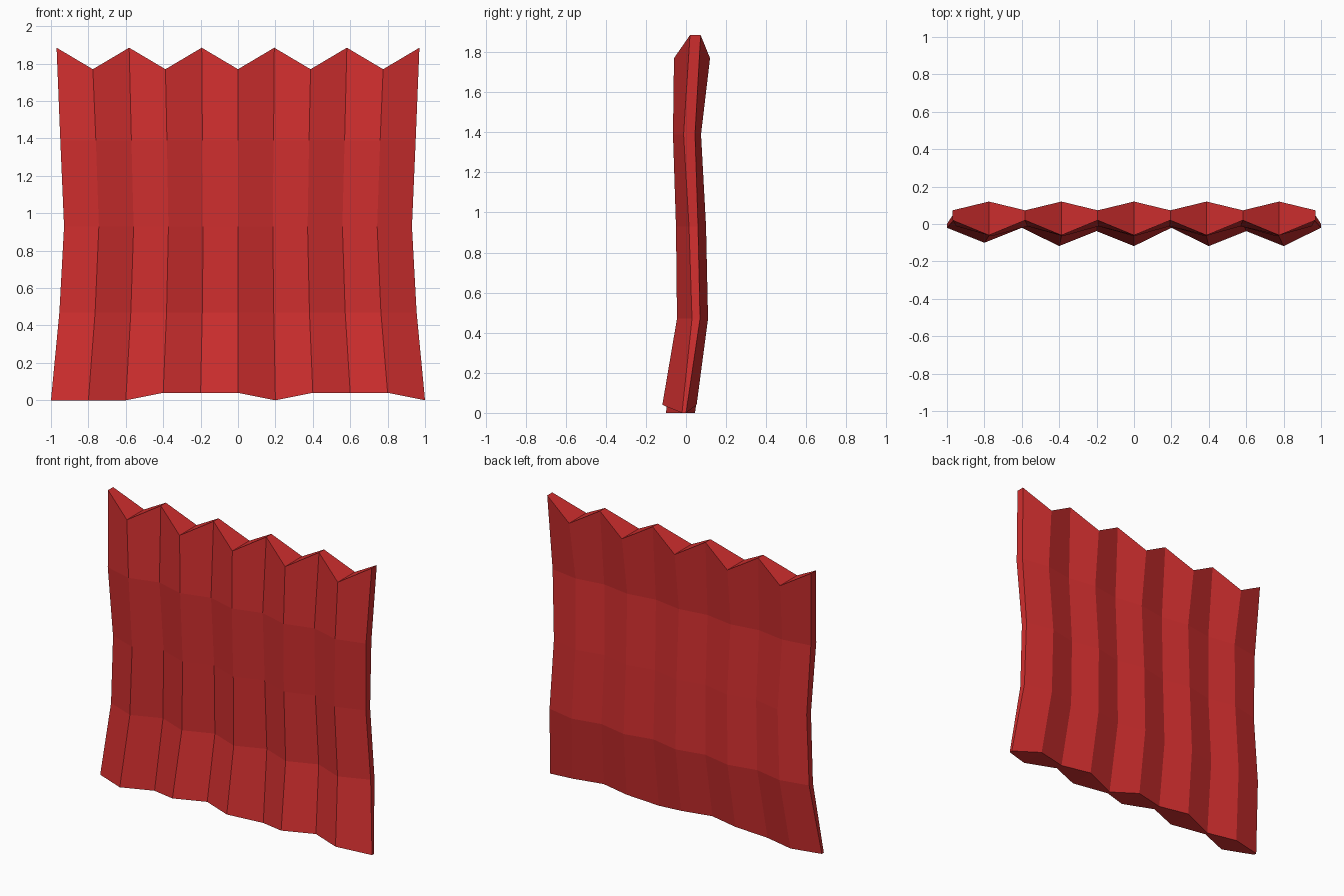
import bpy, bmesh

if "Cube" in bpy.data.objects:
    bpy.data.objects.remove(bpy.data.objects["Cube"])

red = bpy.data.materials.new("curtain red")
red.diffuse_color = (0.64, 0.028, 0.028, 1)
red.use_nodes = True
red.node_tree.nodes["Principled BSDF"].inputs["Base Color"].default_value = red.diffuse_color

# Rows: height, half width, y of front fold, front pinch, back pinch, back fold
ROWS = [
    (0.00, 1.00, -0.10, -0.02, 0.00, 0.045),
    (0.47, 0.955, -0.045, 0.03, 0.07, 0.11),
    (0.93, 0.93, -0.05, 0.015, 0.06, 0.10),
    (1.39, 0.95, -0.065, -0.012, 0.045, 0.075),
    (1.885, 0.97, -0.06, 0.02, 0.073, 0.12),
]
COLS = 11
LIFTED = {3, 4, 5, 7, 8, 9}   # hem points that are raised a little

bm = bmesh.new()


def sheet(fold, pinch):
    """Pleated grid of vertices for one side of the cloth."""
    grid = []
    for r, row in enumerate(ROWS):
        line = []
        for c in range(COLS):
            x = row[1] * (2 * c / (COLS - 1) - 1)
            y = row[fold] if c % 2 else row[pinch]
            z = row[0]
            if r == len(ROWS) - 1 and c % 2:
                z -= 0.115                      # zigzag top edge
            if r == 0 and c in LIFTED:
                z += 0.04                       # uneven hem
                y += -0.018 if fold == 2 else 0.008
            line.append(bm.verts.new((x, y, z)))
        grid.append(line)
    return grid


front, back = sheet(2, 3), sheet(5, 4)
last = len(ROWS) - 1

# Front and back cloth
for r in range(last):
    for c in range(COLS - 1):
        for g in (front, back):
            bm.faces.new((g[r][c], g[r][c + 1], g[r + 1][c + 1], g[r + 1][c]))
    # Side edges
    for c in (0, COLS - 1):
        bm.faces.new((front[r][c], front[r + 1][c], back[r + 1][c], back[r][c]))
# Hem and top edge
for r in (0, last):
    for c in range(COLS - 1):
        bm.faces.new((front[r][c], front[r][c + 1], back[r][c + 1], back[r][c]))

bmesh.ops.recalc_face_normals(bm, faces=bm.faces[:])
mesh = bpy.data.meshes.new("curtain")
bm.to_mesh(mesh)
bm.free()
mesh.materials.append(red)
bpy.context.collection.objects.link(bpy.data.objects.new("curtain", mesh))
